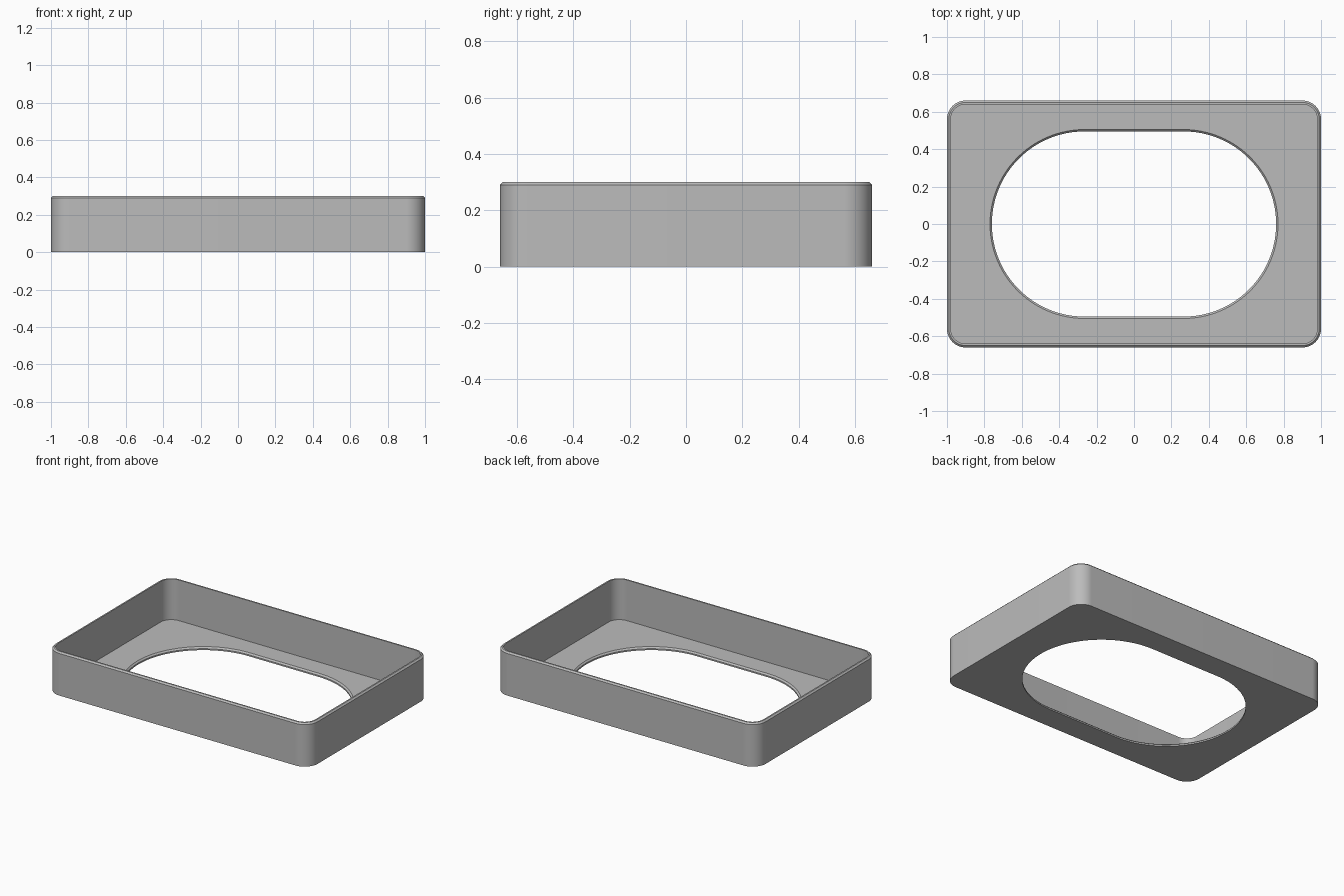
import bpy, bmesh
from math import cos, sin, pi, radians

cube = bpy.data.objects.get("Cube")
if cube:
    bpy.data.objects.remove(cube, do_unlink=True)

STEPS = 24           # segments per corner arc
HX, HY, R = 1.0, 0.66, 0.10      # outer wall outline
OX, OY = 0.77, 0.505             # oblong opening
HEIGHT, FLOOR, WALL, EDGE = 0.30, 0.02, 0.02, 0.01

grey = bpy.data.materials.new("plain grey")
grey.use_nodes = True
colour = (0.5, 0.5, 0.5, 1)
grey.diffuse_color = colour
grey.node_tree.nodes["Principled BSDF"].inputs["Base Color"].default_value = colour


def outline(bm, hx, hy, r, z):
    """Closed ring of vertices around a rounded rectangle."""
    ring = []
    for k, (sx, sy) in enumerate([(1, 1), (-1, 1), (-1, -1), (1, -1)]):
        for i in range(STEPS + 1):
            a = (k + i / STEPS) * pi / 2
            ring.append(bm.verts.new((sx * (hx - r) + r * cos(a),
                                      sy * (hy - r) + r * sin(a), z)))
    return ring


def wall_ring(inset, z):
    return (HX - inset, HY - inset, R - inset, z)


def hole_ring(grow, z):
    return (OX + grow, OY + grow, OY + grow, z)


# Cross-section: outside wall, chamfered rim, inside wall, floor, opening edge
section = [
    wall_ring(0, 0),
    wall_ring(0, HEIGHT - EDGE),
    wall_ring(EDGE, HEIGHT),
    wall_ring(WALL, HEIGHT),
    wall_ring(WALL, FLOOR),
    hole_ring(0, FLOOR),
    hole_ring(-EDGE, FLOOR - EDGE),
    hole_ring(-EDGE, 0),
]

bm = bmesh.new()
rings = [outline(bm, *s) for s in section]
for a, b in zip(rings, rings[1:] + rings[:1]):
    for i in range(len(a)):
        j = (i + 1) % len(a)
        bm.faces.new((a[i], a[j], b[j], b[i]))
bmesh.ops.remove_doubles(bm, verts=bm.verts, dist=1e-5)
bmesh.ops.recalc_face_normals(bm, faces=bm.faces)

mesh = bpy.data.meshes.new("open_tray")
bm.to_mesh(mesh)
bm.free()
mesh.materials.append(grey)
tray = bpy.data.objects.new("open_tray", mesh)
bpy.context.collection.objects.link(tray)

bpy.context.view_layer.objects.active = tray
tray.select_set(True)
bpy.ops.object.shade_smooth_by_angle(angle=radians(30))
